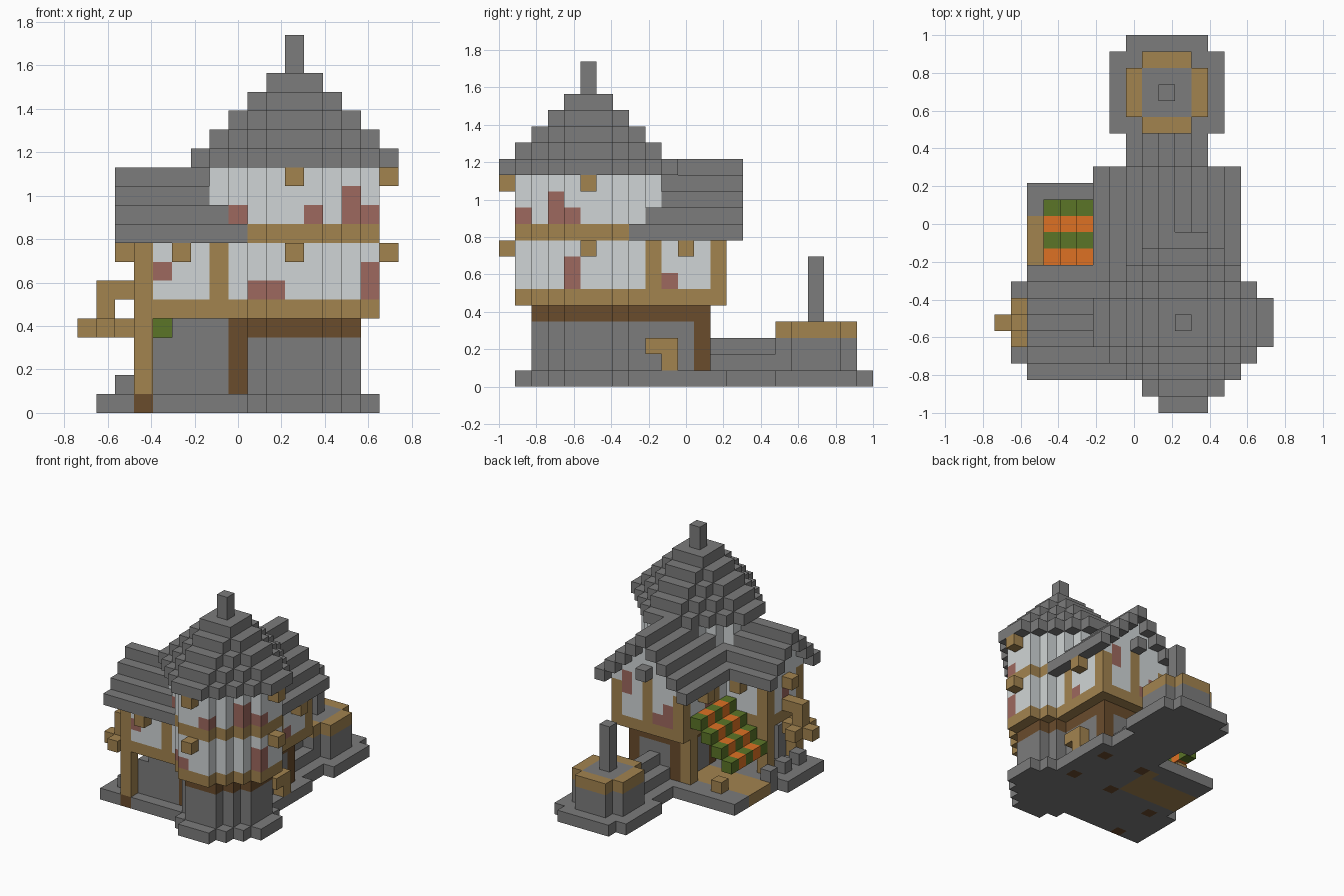
import bpy
import bmesh
from mathutils import Vector

default_cube = bpy.data.objects.get("Cube")
if default_cube:
    bpy.data.objects.remove(default_cube)

UNIT = 2 / 23
ORIGIN = Vector((-8.5, -11.5, 0))
TOWER_X, TOWER_Y = 11, 5
COLOURS = {
    "stone": (124, 124, 124),
    "plaster": (208, 213, 214),
    "light_wood": (162, 131, 79),
    "dark_wood": (106, 76, 44),
    "brick": (157, 104, 94),
    "green_cloth": (91, 117, 39),
    "orange_cloth": (222, 113, 36),
}


def linear(value):
    value /= 255
    return value / 12.92 if value <= 0.04045 else ((value + 0.055) / 1.055) ** 2.4


def make_material(name, rgb):
    material = bpy.data.materials.new(name)
    material.use_nodes = True
    colour = (*[linear(v) for v in rgb], 1)
    material.diffuse_color = colour
    shader = material.node_tree.nodes["Principled BSDF"]
    shader.inputs["Base Color"].default_value = colour
    shader.inputs["Roughness"].default_value = 0.9
    return material


materials = {name: make_material(name, rgb) for name, rgb in COLOURS.items()}
cells = {}


def box(part, colour, xs, ys, zs):
    """Fill whole blocks; a pair is a half-open span, a single number one block."""
    spans = [range(*s) if isinstance(s, tuple) else range(s, s + 1) for s in (xs, ys, zs)]
    for x in spans[0]:
        for y in spans[1]:
            for z in spans[2]:
                cells[x, y, z] = (part, colour)


def disc(part, colour, radius, zs):
    """Stepped round layer of the tower."""
    for dx in range(-radius, radius + 1):
        reach = min(radius, radius + 1 - abs(dx))
        box(part, colour, TOWER_X + dx, (TOWER_Y - reach, TOWER_Y + reach + 1), zs)


def repaint(colour, *spots):
    for spot in spots:
        if spot in cells:
            cells[spot] = (cells[spot][0], colour)


# Foundation: house, porch, neck and rear platform
box("foundation", "stone", (2, 14), (8, 14), 0)
box("foundation", "stone", (1, 9), (3, 8), 0)
box("foundation", "stone", (8, 13), (14, 17), 0)
box("foundation", "stone", (7, 14), (17, 22), 0)
box("foundation", "stone", (8, 13), 22, 0)
disc("foundation", "stone", 4, 0)
box("shop_floor", "light_wood", (2, 8), (9, 12), 0)

# Main house: lower storey with timber frame
box("lower_house", "stone", (8, 13), (8, 13), (1, 5))
box("lower_house", "dark_wood", (8, 13), (8, 13), 4)
for x in (8, 12):
    for y in (8, 12):
        box("lower_house", "dark_wood", x, y, (0, 5))
box("side_bench", "light_wood", 13, 10, (1, 3))
box("side_bench", "light_wood", 13, 9, 2)

# Main house: overhanging upper storey and gable
box("upper_house", "light_wood", (7, 14), (8, 14), 5)
box("upper_house", "plaster", (7, 14), (8, 14), (6, 9))
for x in (7, 13):
    for y in (9, 13):
        box("upper_house", "light_wood", x, y, (6, 9))
for step in range(4):
    box("upper_house", "plaster", (7 + step, 14 - step), (8, 14), 9 + step)
box("upper_house", "light_wood", 10, 13, (6, 11))

# Side wing on posts, with its gable
box("wing", "light_wood", (3, 9), (3, 8), 5)
box("wing", "plaster", (3, 9), (3, 8), (6, 9))
for step in range(3):
    box("wing", "plaster", (3, 9), (3 + step, 8 - step), 9 + step)
box("wing", "light_wood", 7, 3, (6, 9))
for y in (3, 7):
    box("wing_post", "light_wood", 3, y, (1, 9))
    box("wing_post", "dark_wood", 3, y, 0)
box("porch_wall", "stone", (4, 9), 4, (1, 4))
box("porch_wall", "stone", (5, 9), 4, 4)

# Stepped gable roofs, one shell thick
for step in range(5):
    for x in (6 + step, 14 - step):
        box("main_roof", "stone", x, (8, 15), 9 + step)
for step in range(4):
    for y in (2 + step, 8 - step):
        box("wing_roof", "stone", (2, 11), y, 9 + step)
box("gable_stone", "stone", 10, 14, 10)

# Round tower
disc("tower", "stone", 3, (1, 4))
disc("tower", "dark_wood", 3, 4)
box("tower", "dark_wood", 8, 4, (1, 5))
for bottom, colour, top in ((5, "light_wood", 6), (6, "plaster", 9),
                            (9, "light_wood", 10), (10, "plaster", 13)):
    disc("tower", colour, 4, (bottom, top))
for radius in range(1, 6):
    disc("tower_roof", "stone", radius, 18 - radius)
box("spire", "stone", TOWER_X, TOWER_Y, (18, 20))

# Timber beam ends
for z in (8, 12):
    box("beam_end", "light_wood", TOWER_X, 0, z)
    box("beam_end", "light_wood", 16, TOWER_Y, z)
for x, y in ((5, 2), (2, 5), (14, 11), (6, 11), (5, 8)):
    box("beam_end", "light_wood", x, y, 8)

# Exposed brick patches in the plaster
repaint("brick", (9, 2, 6), (10, 1, 6), (15, 4, 6), (15, 4, 7), (8, 3, 10),
        (12, 1, 10), (14, 3, 10), (14, 3, 11), (15, 4, 10), (4, 3, 7),
        (13, 10, 6), (8, 13, 6), (8, 13, 7), (9, 13, 6), (12, 13, 8),
        (12, 13, 9), (7, 10, 7), (3, 5, 7))

# Striped shop awning, counter and post
for y in range(8, 13):
    cloth = "orange_cloth" if y % 2 else "green_cloth"
    for step in range(4):
        box("awning", cloth, 6 - step, y, 6 - step)
box("shop_post", "light_wood", 7, 12, (0, 5))
box("shop_counter", "light_wood", 4, 12, 1)

# Hanging sign bracket and porch stones
box("sign_bracket", "light_wood", (0, 3), 5, 4)
box("sign_bracket", "light_wood", 1, (4, 7), 4)
box("sign_bracket", "light_wood", 1, 5, (5, 7))
box("sign_bracket", "light_wood", 2, 5, 6)
for y in (4, 6, 8):
    box("porch_stone", "stone", 2, y, 1)

# Rear basin with wooden rim, pillar and channel to the house
for colour, zs in (("stone", (1, 3)), ("light_wood", 3)):
    box("basin", colour, (8, 13), (18, 21), zs)
    box("basin", colour, (9, 12), (17, 22), zs)
box("basin", "stone", (9, 12), (18, 21), 3)
box("basin_pillar", "stone", 10, 19, (4, 8))
box("channel", "stone", (9, 12), (13, 17), 1)
box("channel", "stone", 10, (13, 17), 2)


def face_corners(cell, axis, side):
    """Four corners of one block side, wound to face outward."""
    u, v = (axis + 1) % 3, (axis + 2) % 3
    corners = []
    for a, b in ((0, 0), (1, 0), (1, 1), (0, 1)):
        point = Vector(cell)
        point[axis] += side
        point[u] += a
        point[v] += b
        corners.append((point + ORIGIN) * UNIT)
    return corners if side else corners[::-1]


# Turn each part's exposed block sides into one mesh
for part in sorted({owner for owner, _ in cells.values()}):
    mesh = bpy.data.meshes.new(part)
    slots = sorted({c for owner, c in cells.values() if owner == part})
    for colour in slots:
        mesh.materials.append(materials[colour])
    bm = bmesh.new()
    for cell, (owner, colour) in cells.items():
        if owner != part:
            continue
        for axis in range(3):
            for side in (0, 1):
                neighbour = list(cell)
                neighbour[axis] += 2 * side - 1
                if tuple(neighbour) not in cells:
                    face = bm.faces.new([bm.verts.new(p) for p in face_corners(cell, axis, side)])
                    face.material_index = slots.index(colour)
    bmesh.ops.remove_doubles(bm, verts=bm.verts, dist=UNIT / 100)
    bm.to_mesh(mesh)
    bm.free()
    bpy.context.collection.objects.link(bpy.data.objects.new(part, mesh))
